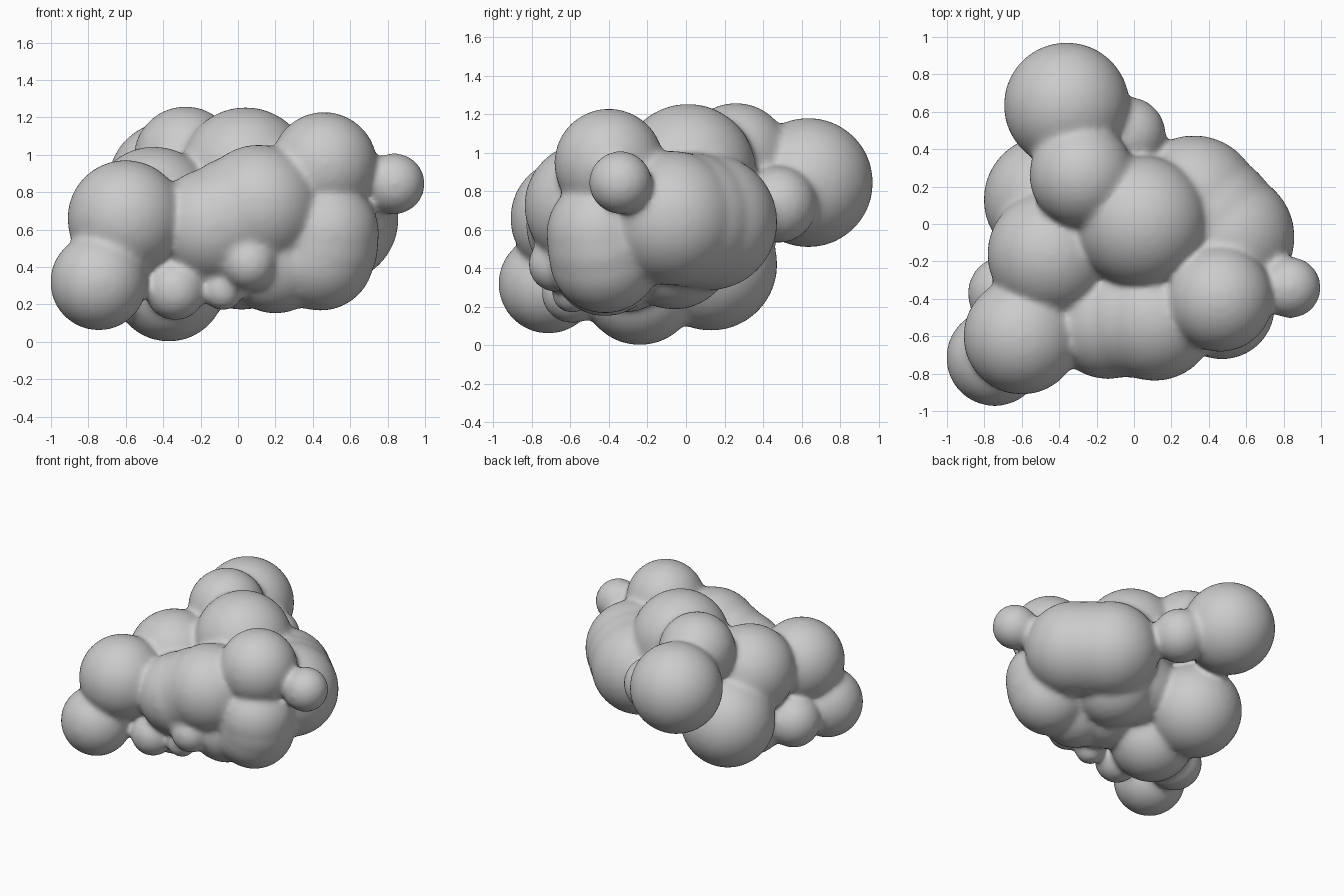
import bpy, bmesh
from mathutils import Matrix

# Overlapping balls: x, y, z, radius
BALLS = [
    # front and left lobes
    (-0.745, -0.715, 0.32, 0.26), (-0.60, -0.60, 0.66, 0.313),
    (-0.45, -0.16, 0.71, 0.335), (-0.69, -0.37, 0.29, 0.20),
    (-0.14, -0.52, 0.62, 0.31), (-0.01, -0.505, 0.675, 0.318), (0.11, -0.51, 0.725, 0.33),
    # right lobes
    (0.46, -0.40, 0.945, 0.285), (0.835, -0.34, 0.845, 0.165),
    (0.47, -0.44, 0.58, 0.285), (0.46, -0.43, 0.51, 0.29), (0.44, -0.42, 0.455, 0.29),
    (0.32, 0.12, 0.64, 0.355), (0.42, 0.025, 0.65, 0.35), (0.51, -0.07, 0.66, 0.35),
    # top and back lobes
    (0.04, 0.01, 0.90, 0.355), (-0.28, 0.26, 0.98, 0.28),
    (-0.36, 0.635, 0.845, 0.337), (-0.03, 0.48, 0.73, 0.20),
    # underside and core
    (-0.46, 0.13, 0.42, 0.345), (-0.37, -0.24, 0.305, 0.305),
    (0.14, -0.06, 0.49, 0.305), (0.02, -0.32, 0.47, 0.30),
    (0.20, -0.42, 0.43, 0.28), (-0.05, -0.05, 0.55, 0.30),
    # small drops at the front
    (-0.335, -0.59, 0.275, 0.162), (-0.08, -0.59, 0.275, 0.11),
    (0.06, -0.675, 0.42, 0.145),
]

bm = bmesh.new()
for x, y, z, r in BALLS:
    bmesh.ops.create_icosphere(bm, subdivisions=4, radius=r,
                               matrix=Matrix.Translation((x, y, z)))
mesh = bpy.data.meshes.new("blob_cluster")
bm.to_mesh(mesh)
bm.free()
blob = bpy.data.objects.new("blob_cluster", mesh)
bpy.context.collection.objects.link(blob)

# Fuse the balls into one skin and soften the creases
fuse = blob.modifiers.new("fuse", 'REMESH')
fuse.mode = 'VOXEL'
fuse.voxel_size = 0.018
fuse.use_smooth_shade = True
soften = blob.modifiers.new("soften", 'SMOOTH')
soften.factor = 0.5
soften.iterations = 20
